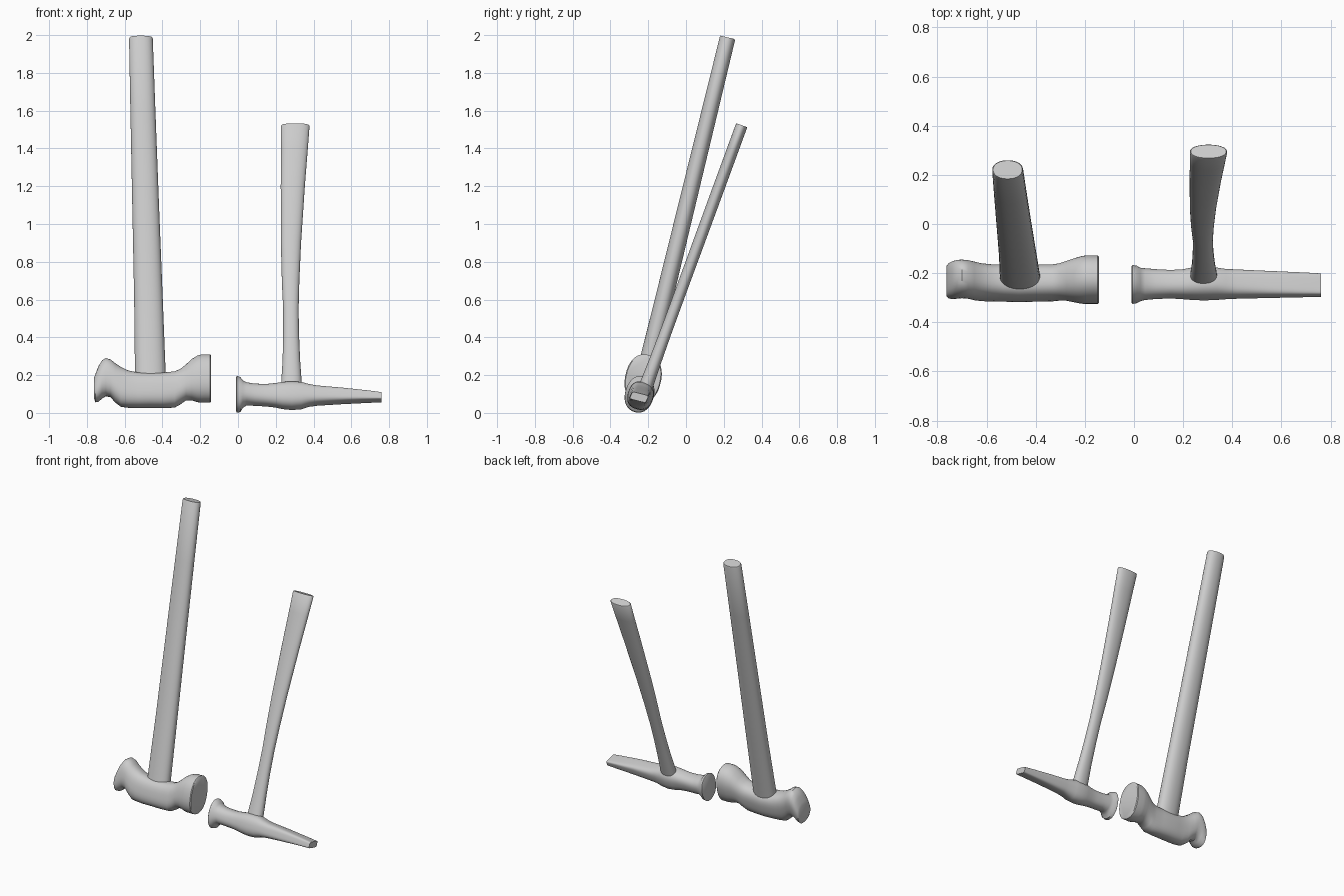
import bpy, bmesh, math
from mathutils import Vector


def outline(n, power, w, h, tilt=0.0):
    """Points of a rounded-square outline, optionally rotated."""
    pts = []
    for i in range(n):
        a = 2 * math.pi * (i + 0.5) / n
        c, s = math.cos(a), math.sin(a)
        u = w * math.copysign(abs(c) ** (2 / power), c)
        v = h * math.copysign(abs(s) ** (2 / power), s)
        pts.append((u * math.cos(tilt) + v * math.sin(tilt),
                    -u * math.sin(tilt) + v * math.cos(tilt)))
    return pts


def loft(name, rings):
    """Skin a list of point rings and cap both ends."""
    bm = bmesh.new()
    loops = [[bm.verts.new(p) for p in r] for r in rings]
    n = len(loops[0])
    for a, b in zip(loops, loops[1:]):
        for i in range(n):
            j = (i + 1) % n
            bm.faces.new((a[i], a[j], b[j], b[i]))
    bm.faces.new(loops[0][::-1])
    bm.faces.new(loops[-1])
    bmesh.ops.recalc_face_normals(bm, faces=bm.faces)
    mesh = bpy.data.meshes.new(name)
    bm.to_mesh(mesh)
    bm.free()
    obj = bpy.data.objects.new(name, mesh)
    bpy.context.collection.objects.link(obj)
    bpy.ops.object.select_all(action='DESELECT')
    obj.select_set(True)
    bpy.context.view_layer.objects.active = obj
    bpy.ops.object.shade_smooth_by_angle(angle=math.radians(42))
    return obj


def head(name, sections, tilt, n=32):
    """Head along x; each section is x, z low, z high, y low, y high, power."""
    rings = []
    for x, z0, z1, y0, y1, power in sections:
        pts = outline(n, power, (y1 - y0) / 2, (z1 - z0) / 2, tilt)
        mu = max(p[0] for p in pts)
        mv = max(p[1] for p in pts)
        rings.append([Vector((x, (y0 + y1) / 2 + u / mu * (y1 - y0) / 2,
                              (z0 + z1) / 2 + v / mv * (z1 - z0) / 2)) for u, v in pts])
    return loft(name, rings)


def handle(name, stations, base, top, n=32):
    """Leaning handle; each station is z, x low, x high, thickness."""
    slope = (top[0] - base[0]) / (top[1] - base[1])
    axis = Vector((0, slope, 1)).normalized()
    side = Vector((0, axis.z, -axis.y))
    rings = []
    for z, x0, x1, t in stations:
        c = Vector(((x0 + x1) / 2, base[0] + slope * (z - base[1]), z))
        rings.append([c + Vector((u, 0, 0)) + side * v
                      for u, v in outline(n, 2.2, (x1 - x0) / 2, t / 2)])
    return loft(name, rings)


# Large hammer: flared face on the right, hooked peen on the left
head("large_hammer_head", [
    (-0.762, 0.075, 0.185, -0.295, -0.170, 2.6),
    (-0.755, 0.056, 0.205, -0.302, -0.160, 2.6),
    (-0.740, 0.058, 0.245, -0.306, -0.152, 2.5),
    (-0.720, 0.075, 0.278, -0.304, -0.146, 2.4),
    (-0.700, 0.088, 0.290, -0.302, -0.145, 2.4),
    (-0.675, 0.083, 0.283, -0.304, -0.147, 2.4),
    (-0.650, 0.055, 0.263, -0.310, -0.153, 2.4),
    (-0.620, 0.032, 0.243, -0.314, -0.160, 2.5),
    (-0.580, 0.027, 0.224, -0.315, -0.164, 2.6),
    (-0.530, 0.025, 0.214, -0.316, -0.164, 2.7),
    (-0.470, 0.025, 0.212, -0.318, -0.160, 2.7),
    (-0.400, 0.025, 0.213, -0.316, -0.164, 2.7),
    (-0.335, 0.028, 0.220, -0.315, -0.165, 2.6),
    (-0.305, 0.045, 0.233, -0.312, -0.160, 2.5),
    (-0.275, 0.066, 0.257, -0.312, -0.150, 2.4),
    (-0.245, 0.066, 0.285, -0.318, -0.140, 2.4),
    (-0.215, 0.057, 0.303, -0.324, -0.131, 2.3),
    (-0.195, 0.054, 0.309, -0.326, -0.128, 2.3),
    (-0.148, 0.054, 0.310, -0.326, -0.128, 2.3),
    (-0.143, 0.060, 0.304, -0.321, -0.133, 2.3),
], math.radians(14))

handle("large_hammer_handle", [
    (0.08, -0.547, -0.382, 0.105),
    (0.22, -0.546, -0.383, 0.100),
    (0.60, -0.550, -0.398, 0.094),
    (1.10, -0.560, -0.418, 0.090),
    (1.60, -0.570, -0.437, 0.086),
    (1.980, -0.577, -0.451, 0.083),
    (1.988, -0.573, -0.455, 0.076),
], (-0.21, 0.22), (0.22, 1.985))

# Small hammer: round face on the left, long tapering peen on the right
head("small_hammer_head", [
    (-0.010, 0.008, 0.189, -0.320, -0.172, 2.2),
    (-0.006, 0.001, 0.196, -0.325, -0.167, 2.2),
    (0.012, 0.004, 0.190, -0.322, -0.170, 2.2),
    (0.026, 0.026, 0.172, -0.314, -0.178, 2.2),
    (0.045, 0.040, 0.162, -0.309, -0.180, 2.3),
    (0.090, 0.037, 0.155, -0.305, -0.184, 2.4),
    (0.150, 0.034, 0.153, -0.303, -0.187, 2.5),
    (0.200, 0.028, 0.158, -0.306, -0.184, 2.5),
    (0.235, 0.020, 0.164, -0.309, -0.177, 2.5),
    (0.285, 0.015, 0.167, -0.311, -0.172, 2.5),
    (0.335, 0.019, 0.164, -0.309, -0.177, 2.5),
    (0.375, 0.032, 0.153, -0.306, -0.183, 2.7),
    (0.420, 0.038, 0.145, -0.304, -0.185, 3.0),
    (0.550, 0.046, 0.134, -0.301, -0.191, 3.8),
    (0.690, 0.053, 0.119, -0.298, -0.197, 5.0),
    (0.760, 0.056, 0.110, -0.296, -0.201, 6.0),
], math.radians(18))

handle("small_hammer_handle", [
    (0.08, 0.226, 0.340, 0.078),
    (0.18, 0.230, 0.336, 0.072),
    (0.28, 0.236, 0.329, 0.066),
    (0.42, 0.239, 0.323, 0.062),
    (0.55, 0.239, 0.321, 0.061),
    (0.70, 0.232, 0.325, 0.061),
    (0.90, 0.227, 0.334, 0.062),
    (1.20, 0.226, 0.354, 0.063),
    (1.40, 0.227, 0.370, 0.063),
    (1.518, 0.227, 0.379, 0.063),
    (1.523, 0.231, 0.375, 0.057),
], (-0.205, 0.16), (0.295, 1.523))
